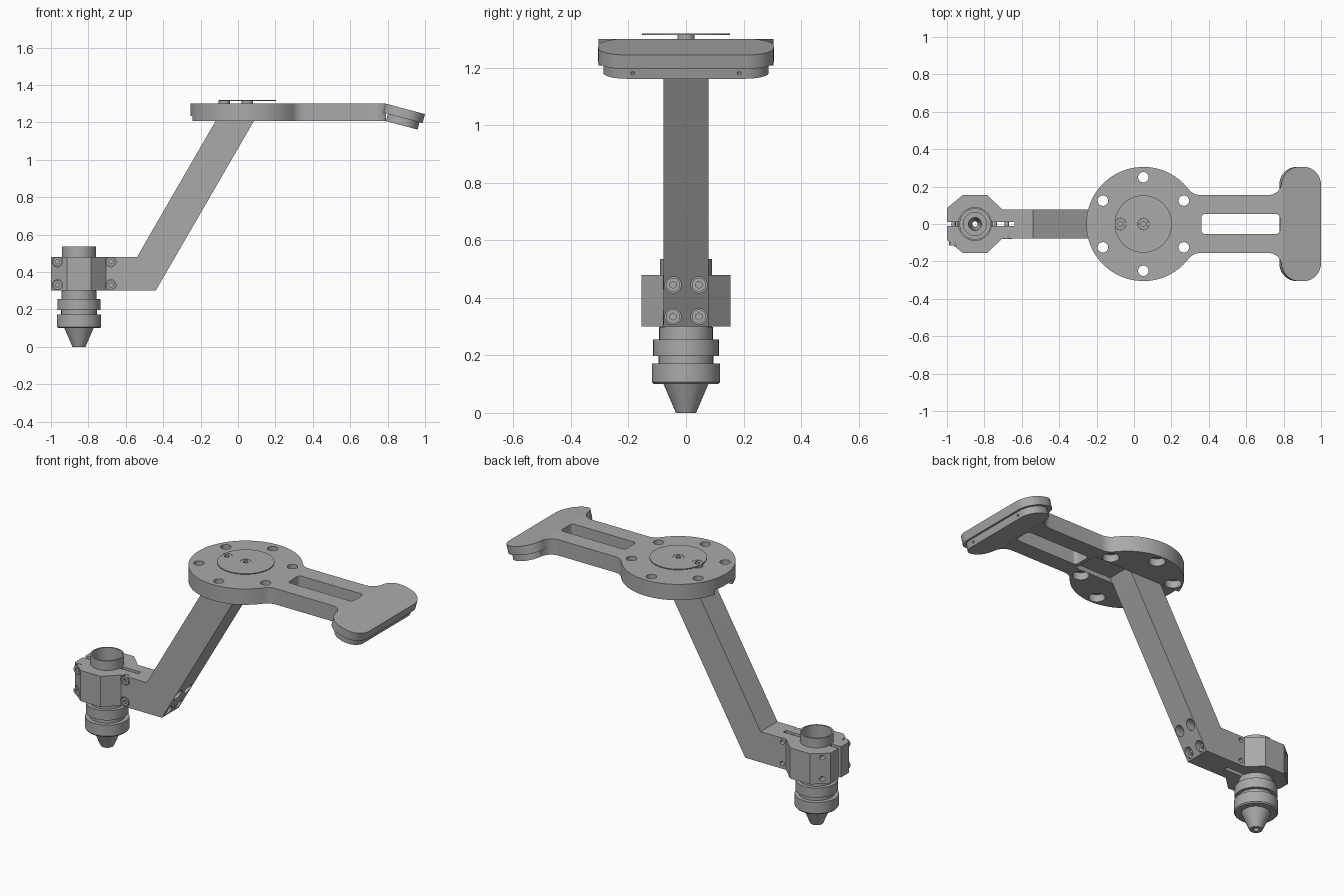
import bpy, bmesh, math
from mathutils import Matrix, Vector

cube = bpy.data.objects.get("Cube")
if cube:
    bpy.data.objects.remove(cube, do_unlink=True)

grey = bpy.data.materials.new("machined grey")
grey.use_nodes = True
grey.diffuse_color = (0.4, 0.4, 0.4, 1)
grey.node_tree.nodes["Principled BSDF"].inputs["Base Color"].default_value = (0.4, 0.4, 0.4, 1)


def finish(name, bm):
    """Turn a bmesh into a linked object with the shared material."""
    bmesh.ops.recalc_face_normals(bm, faces=bm.faces[:])
    mesh = bpy.data.meshes.new(name)
    bm.to_mesh(mesh)
    bm.free()
    mesh.materials.append(grey)
    obj = bpy.data.objects.new(name, mesh)
    bpy.context.collection.objects.link(obj)
    return obj


def prism(name, outline, low, high, upright=False):
    """Extrude a 2D outline along z, or along y when upright."""
    bm = bmesh.new()
    place = (lambda u, v: (u, low, v)) if upright else (lambda u, v: (u, v, low))
    face = bm.faces.new([bm.verts.new(place(u, v)) for u, v in outline])
    step = Vector((0, high - low, 0)) if upright else Vector((0, 0, high - low))
    result = bmesh.ops.extrude_face_region(bm, geom=[face], use_keep_orig=True)
    moved = [g for g in result["geom"] if isinstance(g, bmesh.types.BMVert)]
    bmesh.ops.translate(bm, verts=moved, vec=step)
    return finish(name, bm)


def rod(name, start, end, radius, sides=32):
    """Cylinder between two points."""
    start, end = Vector(start), Vector(end)
    axis = end - start
    bm = bmesh.new()
    turn = axis.to_track_quat("Z", "Y").to_matrix().to_4x4()
    bmesh.ops.create_cone(bm, cap_ends=True, segments=sides, radius1=radius, radius2=radius,
                          depth=axis.length, matrix=Matrix.Translation((start + end) / 2) @ turn)
    return finish(name, bm)


def arc(cx, cy, r, a, b, n=10):
    angles = [math.radians(a + (b - a) * i / n) for i in range(n + 1)]
    return [(cx + r * math.cos(t), cy + r * math.sin(t)) for t in angles]


def rounded(x0, x1, half, r):
    """Rounded rectangle centred on y."""
    return (arc(x1 - r, half - r, r, 0, 90) + arc(x0 + r, half - r, r, 90, 180)
            + arc(x0 + r, r - half, r, 180, 270) + arc(x1 - r, r - half, r, 270, 360))


def mirrored(half):
    """Close a half outline by reflecting it across the centre line."""
    return half + [(x, -y) for x, y in reversed(half) if y > 1e-5]


def combine(target, tool, operation="DIFFERENCE"):
    """Apply a boolean and discard the tool."""
    tool.hide_render = True
    mod = target.modifiers.new("cut", "BOOLEAN")
    mod.operation, mod.object, mod.solver = operation, tool, "EXACT"
    bpy.context.view_layer.objects.active = target
    bpy.ops.object.modifier_apply(modifier=mod.name)
    bpy.data.objects.remove(tool, do_unlink=True)


def bolt(name, seat, direction, radius, height, shank):
    """Cap screw with a hexagonal socket."""
    seat, direction = Vector(seat), Vector(direction)
    top = seat + direction * height
    head = rod(name, seat, top, radius)
    combine(head, rod("socket", top - direction * height * 0.6, top + direction, radius / 2, 6))
    if shank:
        combine(head, rod("shank", seat + direction * height * 0.2, seat - direction * shank,
                          radius / 2), "UNION")


# Mounting plate: disc, neck and flared end in one outline
HUB = 0.05
half = (arc(HUB, 0, 0.305, 180, 37.6, 40) + arc(0.355, 0.235, 0.08, 217.6, 270)
        + arc(0.72, 0.225, 0.07, 270, 360))
plate = prism("mounting_plate", mirrored(half), 1.207, 1.3)
combine(plate, prism("slot", rounded(0.36, 0.78, 0.053, 0.02), 1, 2))
combine(plate, prism("channel", rounded(-0.4, 0.34, 0.079, 0.001), 1, 1.235))
for x, y in arc(HUB, 0, 0.25, 30, 330, 5):
    combine(plate, rod("hole", (x, y, 1), (x, y, 2), 0.028))
    combine(plate, rod("counterbore", (x, y, 1), (x, y, 1.25), 0.045))

# Tilted paddle and the smaller pad beneath it
tilt = Matrix.Translation((0.79, 0, 1.3)) @ Matrix.Rotation(math.radians(15), 4, "Y")
paddle = prism("paddle", rounded(0, 0.217, 0.305, 0.095), -0.05, 0)
pad = prism("paddle_pad", rounded(0.025, 0.2, 0.287, 0.08), -0.09, -0.05)
for y in (-0.185, 0.185):
    combine(pad, rod("pin_hole", (0.17, y, -0.07), (0.3, y, -0.07), 0.007, 12))
for part in (paddle, pad):
    part.data.transform(tilt)

# Thin cover disc held by two screws
cover = rod("cover_disc", (HUB, 0, 1.314), (HUB, 0, 1.319), 0.153, 64)
for x in (HUB, -0.073):
    combine(cover, rod("hole", (x, 0, 1), (x, 0, 2), 0.031))
    bolt("cover_screw", (x, 0, 1.295), (0, 0, 1), 0.03, 0.023, 0)

# Bent arm with the clamp head
arm = prism("arm", [(-0.75, 0.3), (-0.44, 0.3), (0.085, 1.207), (0.1, 1.234), (-0.104, 1.234),
                    (-0.12, 1.207), (-0.54, 0.48), (-0.75, 0.48)], -0.078, 0.078, True)
clamp = prism("clamp", mirrored([(-1, 0.085), (-0.915, 0.155), (-0.785, 0.155), (-0.705, 0.078)]),
              0.3, 0.48)
combine(arm, clamp, "UNION")
AXIS = -0.85
combine(arm, rod("bore", (AXIS, 0, 0), (AXIS, 0, 1), 0.0895, 48))
combine(arm, prism("split", rounded(-1.1, -0.64, 0.012, 0.002), 0, 0.6))

# Clamp screws across the split
for x, seat in ((-0.965, -0.09), (-0.68, -0.055)):
    for z in (0.33, 0.455):
        combine(arm, rod("counterbore", (x, -0.3, z), (x, seat, z), 0.028))
        combine(arm, rod("thread", (x, -0.3, z), (x, 0.3, z), 0.013, 16))
        bolt("clamp_screw", (x, seat, z), (0, -1, 0), 0.024, 0.025, -seat + 0.03)

# Screws sunk into the sloping underside of the arm
for y in (-0.045, 0.045):
    for z in (0.335, 0.445):
        combine(arm, rod("counterbore", (-0.47, y, z), (-0.2, y, z), 0.028))
        bolt("arm_screw", (-0.475, y, z), (1, 0, 0), 0.024, 0.035, 0)

# Turned nozzle, hollow right through
profile = [(0.015, 0), (0.035, 0), (0.078, 0.1), (0.112, 0.1), (0.118, 0.107), (0.118, 0.172),
           (0.095, 0.172), (0.095, 0.198), (0.114, 0.198), (0.114, 0.255), (0.093, 0.255),
           (0.093, 0.299), (0.09, 0.299), (0.09, 0.535), (0.081, 0.535), (0.081, 0.42),
           (0.062, 0.42), (0.062, 0.25), (0.035, 0.25), (0.015, 0.1)]
bm = bmesh.new()
ring = [bm.verts.new((AXIS + r, 0, z)) for r, z in profile]
edges = [bm.edges.new((ring[i - 1], ring[i])) for i in range(len(ring))]
bmesh.ops.spin(bm, geom=ring + edges, cent=(AXIS, 0, 0), axis=(0, 0, 1),
               angle=math.tau, steps=48, use_merge=False)
bmesh.ops.remove_doubles(bm, verts=bm.verts[:], dist=0.0001)
finish("nozzle", bm)

# Smooth the round walls, keep the machined edges crisp
for obj in bpy.context.scene.objects:
    obj.select_set(obj.type == "MESH")
bpy.ops.object.shade_smooth_by_angle(angle=math.radians(25))
